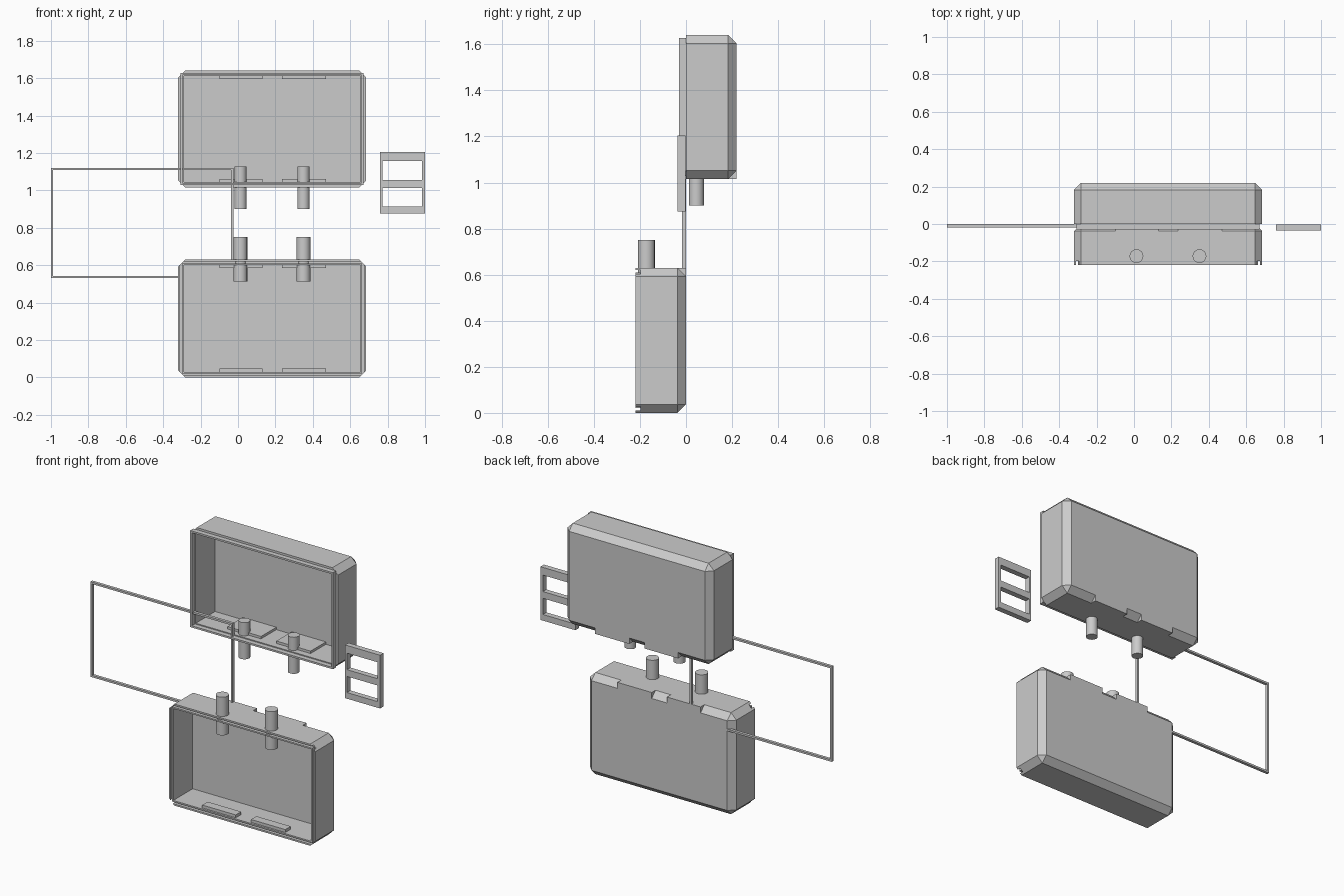
import bpy, bmesh

if "Cube" in bpy.data.objects:
    bpy.data.objects.remove(bpy.data.objects["Cube"])

X0, X1 = -0.32, 0.685          # shared width of both case halves
WALL, CHAMFER = 0.03, 0.037
TABS = [(-0.1, 0.13), (0.235, 0.47)]


def box(name, x, y, z, chamfer=0):
    """Box from ranges; chamfers every edge except those round the open front."""
    bm = bmesh.new()
    bmesh.ops.create_cube(bm, size=1)
    for v in bm.verts:
        for i, (lo, hi) in enumerate((x, y, z)):
            v.co[i] = lo if v.co[i] < 0 else hi
    if chamfer:
        front = y[0] + 1e-5
        edges = [e for e in bm.edges if any(v.co.y > front for v in e.verts)]
        bmesh.ops.bevel(bm, geom=edges, offset=chamfer, segments=1,
                        profile=0.5, affect='EDGES')
    bmesh.ops.recalc_face_normals(bm, faces=bm.faces)
    me = bpy.data.meshes.new(name)
    bm.to_mesh(me)
    bm.free()
    ob = bpy.data.objects.new(name, me)
    bpy.context.collection.objects.link(ob)
    return ob


def combine(ob, tool, operation):
    m = ob.modifiers.new("combine", 'BOOLEAN')
    m.operation, m.object, m.solver = operation, tool, 'EXACT'
    bpy.context.view_layer.objects.active = ob
    bpy.ops.object.modifier_apply(modifier=m.name)
    bpy.data.objects.remove(tool)


def frame(name, x, y, z, t):
    """Rectangular ring of bar width t."""
    ob = box(name, x, y, z)
    hole = box("hole", (x[0] + t, x[1] - t), (y[0] - 0.1, y[1] + 0.1),
               (z[0] + t, z[1] - t))
    combine(ob, hole, 'DIFFERENCE')
    return ob


def case_half(name, y, z, hinge_z, snap_z):
    """Chamfered tray, open at the front, with hinge blocks and snap tabs."""
    ob = box(name, (X0, X1), y, z, CHAMFER)
    combine(ob, box("cavity", (X0 + WALL, X1 - WALL), (y[0] - 0.1, y[1] - WALL),
                    (z[0] + WALL, z[1] - WALL)), 'DIFFERENCE')
    for x in TABS:
        combine(ob, box("hinge_block", x, (y[0] + 0.04, y[1]), hinge_z), 'UNION')
        combine(ob, box("snap_tab", x, (y[0] + 0.012, y[0] + 0.065), snap_z), 'UNION')
    return ob


def pegs(name, y, z, r):
    for i, x in enumerate((0.013, 0.35)):
        bpy.ops.mesh.primitive_cylinder_add(
            vertices=16, radius=r, depth=z[1] - z[0], location=(x, y, sum(z) / 2))
        ob = bpy.context.object
        ob.name = f"{name}_{i + 1}"
        bpy.ops.object.shade_smooth_by_angle()


# Upper half with its protruding rim lip
case_half("upper_shell", (0, 0.22), (1.015, 1.64), (1.015, 1.06), (1.595, 1.62))
frame("upper_lip", (X0 + 0.013, X1 - 0.013), (-0.03, 0), (1.028, 1.627), 0.011)

# Lower half with a matching groove that breaks through the chamfered corners
lower = case_half("lower_shell", (-0.22, 0), (0, 0.63), (0.585, 0.63), (0.02, 0.048))
combine(lower, frame("groove", (X0 + 0.01, X1 - 0.01), (-0.3, -0.198),
                     (0.01, 0.62), 0.011), 'DIFFERENCE')

# Round pegs through the facing walls
pegs("upper_peg", 0.045, (0.9, 1.127), 0.033)
pegs("lower_peg", -0.172, (0.513, 0.75), 0.037)

# Thin sealing gasket
frame("gasket", (-1, -0.025), (-0.018, 0), (0.53, 1.12), 0.012)

# Small plate with two windows
plate = box("window_plate", (0.76, 1), (-0.036, -0.002), (0.875, 1.205))
for z in ((0.913, 1.013), (1.055, 1.157)):
    combine(plate, box("window", (0.773, 0.983), (-0.1, 0.1), z), 'DIFFERENCE')
